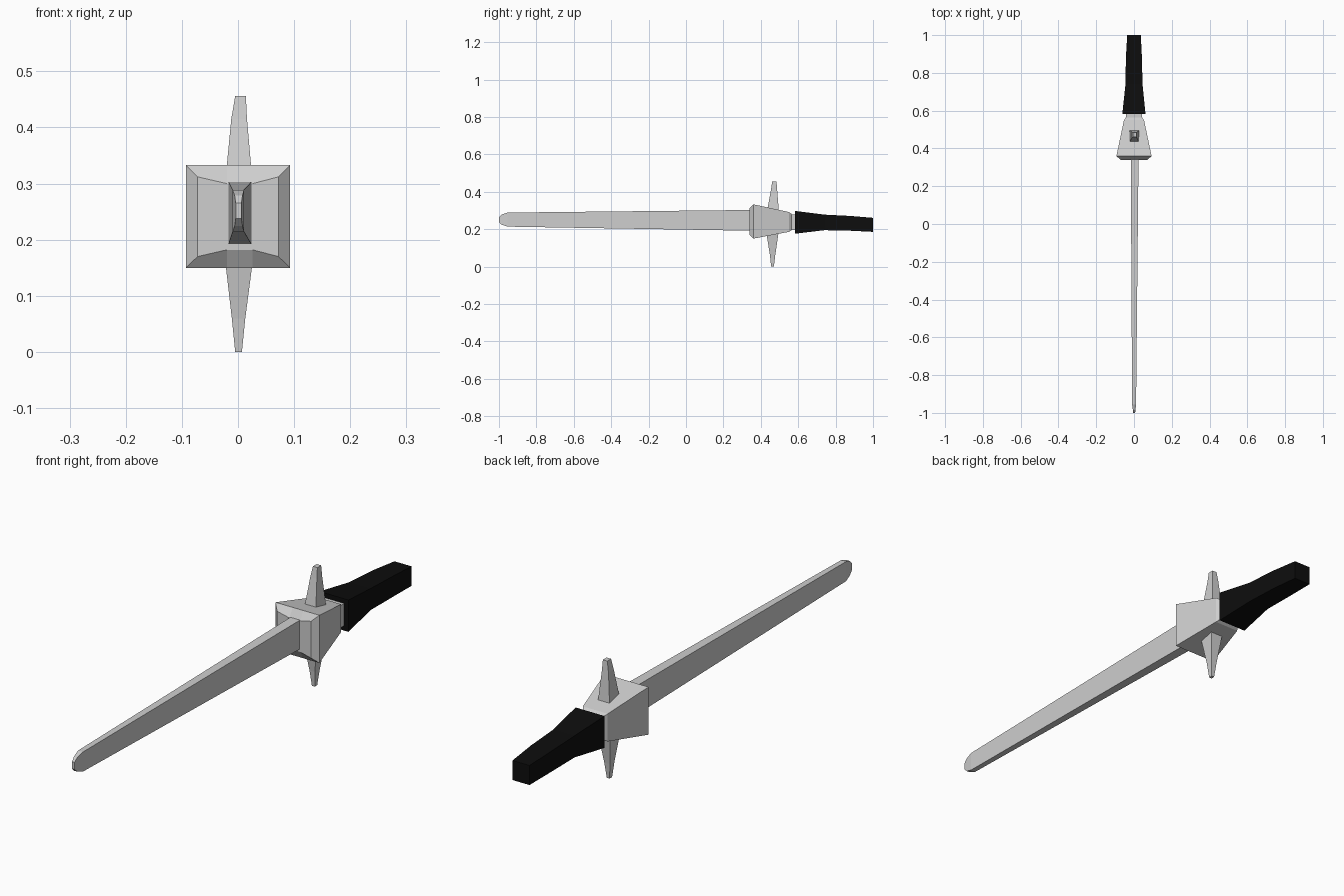
import bpy, bmesh

if "Cube" in bpy.data.objects:
    bpy.data.objects.remove(bpy.data.objects["Cube"])


def material(name, r, g, b):
    m = bpy.data.materials.new(name)
    m.diffuse_color = (r, g, b, 1)
    m.use_nodes = True
    m.node_tree.nodes["Principled BSDF"].inputs["Base Color"].default_value = m.diffuse_color
    return m


steel = material("light_grey_steel", 0.62, 0.62, 0.62)
black = material("black_grip", 0.004, 0.004, 0.004)


def loft(name, rings, mat):
    """Skin a list of equal-length point rings and cap both ends."""
    bm = bmesh.new()
    loops = [[bm.verts.new(p) for p in ring] for ring in rings]
    for a, b in zip(loops, loops[1:]):
        for i in range(len(a)):
            j = (i + 1) % len(a)
            bm.faces.new((a[i], a[j], b[j], b[i]))
    bm.faces.new(loops[0])
    bm.faces.new(loops[-1])
    bmesh.ops.recalc_face_normals(bm, faces=bm.faces)
    mesh = bpy.data.meshes.new(name)
    bm.to_mesh(mesh)
    bm.free()
    mesh.materials.append(mat)
    ob = bpy.data.objects.new(name, mesh)
    bpy.context.collection.objects.link(ob)
    return ob


def ring_y(y, x0, x1, z0, z1):
    return [(x0, y, z0), (x1, y, z0), (x1, y, z1), (x0, y, z1)]


def ring_z(z, x0, x1, y0, y1):
    return [(x0, y0, z), (x1, y0, z), (x1, y1, z), (x0, y1, z)]


def guard_ring(y, hx, z0, z1, pinch=0.0):
    """Rectangle with middle points that can be pinched in towards the blade."""
    a, b = -0.02, 0.026
    return [(-hx, y, z0), (a, y, z0 + pinch), (b, y, z0 + pinch), (hx, y, z0),
            (hx, y, z1), (b, y, z1 - pinch), (a, y, z1 - pinch), (-hx, y, z1)]


# Long tapering blade with a blunt rounded tip
loft("blade", [ring_y(*r) for r in (
    (-1.0, -0.004, 0.006, 0.238, 0.265),
    (-0.985, -0.006, 0.008, 0.224, 0.279),
    (-0.955, -0.010, 0.011, 0.214, 0.289),
    (0.35, -0.017, 0.024, 0.192, 0.303))], steel)

# Flared square guard with a bevelled front
loft("guard", [guard_ring(*r) for r in (
    (0.34, 0.072, 0.17, 0.312, 0.012),
    (0.36, 0.093, 0.15, 0.333),
    (0.55, 0.053, 0.186, 0.292),
    (0.565, 0.042, 0.196, 0.282))], steel)

# Collar between guard and grip
loft("collar", [ring_y(0.56, -0.043, 0.043, 0.195, 0.28),
                ring_y(0.59, -0.043, 0.043, 0.195, 0.28)], steel)

# Upper and lower spikes through the guard
loft("upper_spike", [ring_z(*r) for r in (
    (0.29, -0.024, 0.027, 0.432, 0.497),
    (0.415, -0.012, 0.016, 0.455, 0.487),
    (0.456, -0.005, 0.014, 0.461, 0.484))], steel)
loft("lower_spike", [ring_z(*r) for r in (
    (0.19, -0.026, 0.030, 0.428, 0.496),
    (0.06, -0.011, 0.013, 0.449, 0.477),
    (0.0, -0.005, 0.007, 0.455, 0.470))], steel)

# Black grip, wide at the guard
loft("grip", [ring_y(*r) for r in (
    (0.582, -0.062, 0.061, 0.176, 0.298),
    (0.74, -0.045, 0.045, 0.195, 0.278),
    (0.88, -0.043, 0.042, 0.192, 0.271),
    (1.0, -0.036, 0.036, 0.186, 0.261))], black)
